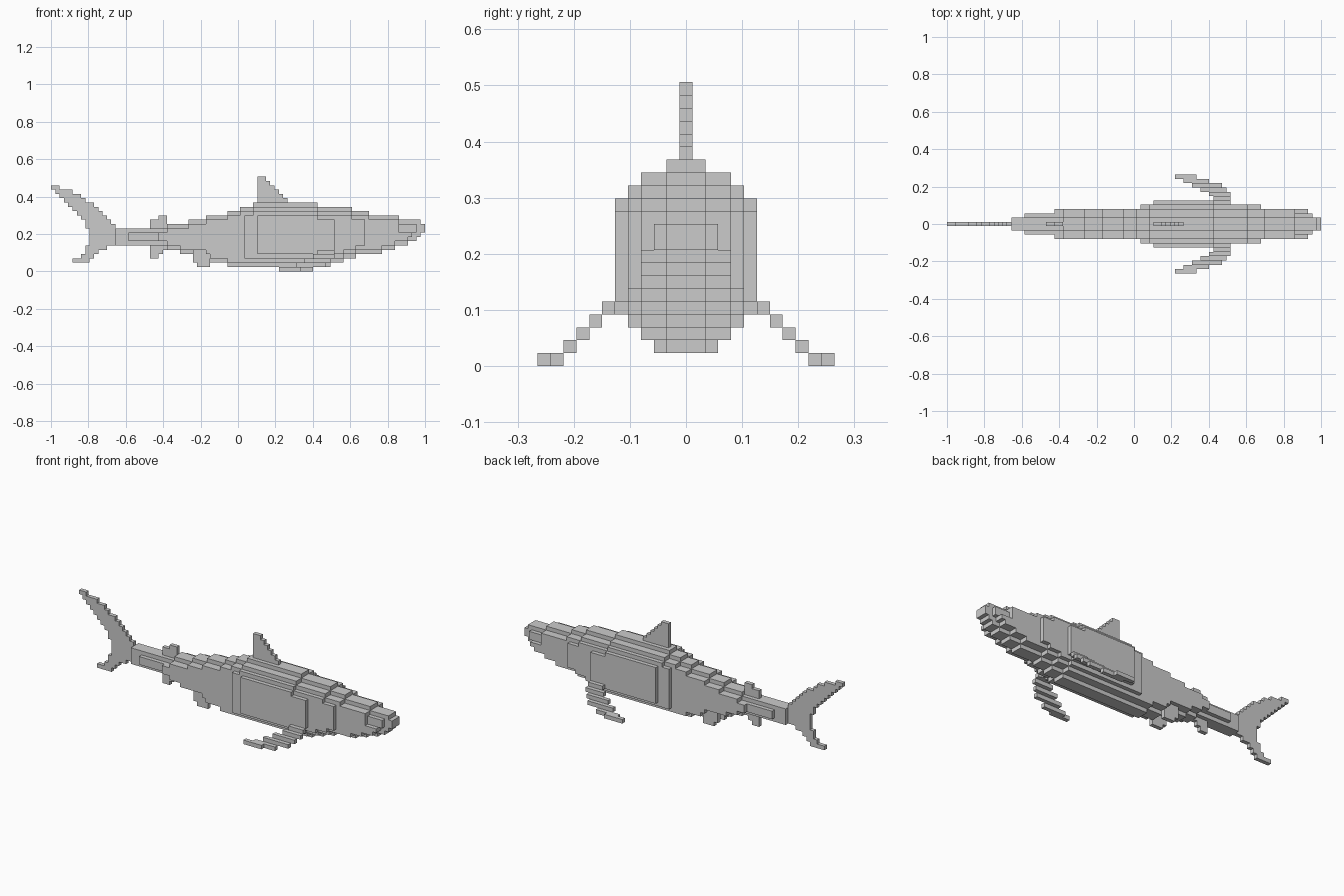
import bpy, bmesh

cube = bpy.data.objects.get("Cube")
if cube:
    bpy.data.objects.remove(cube, do_unlink=True)

V = 2 / 87  # size of one block


def slab(name, steps, y0, y1, rows=False):
    """Extrude a stepped outline of (start, end, low, high) bands from y0 to y1."""
    there, back = [], []
    for a, b, low, high in steps:
        there += [(a, low), (b, low)]
        back += [(a, high), (b, high)]
    outline = []
    for p in there + back[::-1]:
        if not outline or outline[-1] != p:
            outline.append(p)
    # Drop points lying in the middle of straight runs
    n = len(outline)
    outline = [p for i, p in enumerate(outline)
               if not any(outline[i - 1][k] == p[k] == outline[(i + 1) % n][k] for k in (0, 1))]
    if rows:
        outline = [(h, v) for v, h in outline]

    bm = bmesh.new()
    face = bm.faces.new([bm.verts.new((x * V - 1, y0 * V, z * V)) for x, z in outline])
    grown = bmesh.ops.extrude_face_region(bm, geom=[face])["geom"]
    moved = [g for g in grown if isinstance(g, bmesh.types.BMVert)]
    bmesh.ops.translate(bm, verts=moved, vec=(0, (y1 - y0) * V, 0))
    bmesh.ops.recalc_face_normals(bm, faces=bm.faces)
    mesh = bpy.data.meshes.new(name)
    bm.to_mesh(mesh)
    bm.free()
    obj = bpy.data.objects.new(name, mesh)
    bpy.context.collection.objects.link(obj)
    return obj


def row_fin(name, z, rows):
    """One-block-thick upright fin from horizontal rows, lowest first."""
    slab(name, [(z + i, z + i + 1, a, b) for i, (a, b) in enumerate(rows)], -.5, .5, True)


def layer(name, start, end, inset, half):
    """Body profile shrunk by inset, clipped to start..end, and half wide each side."""
    steps = [(max(a, start), min(b, end), low + inset, high - inset)
             for a, b, low, high in body if b > start and a < end]
    slab(name, steps, -half, half)


# Body profile: start, bottom, top of each step from tail to nose
marks = [(15, 6, 10), (27, 5, 11), (30, 4, 11), (32, 4, 12), (36, 3, 13),
         (37, 2, 13), (41, 1, 14), (44, 1, 15), (47, 1, 16), (62, 1, 15),
         (65, 2, 15), (68, 3, 15), (70, 3, 14), (71, 4, 14), (74, 4, 13),
         (77, 5, 13), (80, 6, 13), (81, 6, 12), (83, 7, 12), (85, 8, 12), (86, 9, 11)]
ends = [m[0] for m in marks[1:]] + [87]
body = [(a, b, low, high) for (a, low, high), b in zip(marks, ends)]

# Body built up in widening layers
layer("body_core", 15, 87, 0, 1.5)
layer("tail_stalk_sides", 18, 25, 1, 2.5)
layer("body_sides", 25, 81, 1, 3.5)
layer("belly_sides", 45, 73, 2, 4.5)
layer("flank_panels", 48, 66, 3, 5.5)

# Snout and jaw, leaving the mouth notch at the sides
slab("snout_sides", [(81, 85, 9, 11)], -2.5, 2.5)
slab("jaw_sides", [(81, 83, 7, 9), (83, 84, 8, 9)], -3.5, 3.5)

# Tail fin
row_fin("tail_fin", 2, [(5, 9), (7, 10), (8, 11), (8, 13), (9, 15), (9, 15), (9, 15),
                        (9, 15), (8, 15), (8, 14), (7, 13), (6, 12), (5, 11), (4, 10),
                        (3, 8), (2, 7), (1, 5), (0, 2)])

# Fins along the midline
row_fin("dorsal_fin", 16, [(48, 55 - i) for i in range(6)])
row_fin("rear_dorsal_fin", 10, [(23, 27), (23, 27), (25, 27)])
row_fin("anal_fin", 3, [(23, 25), (23, 26), (23, 27)])

# Paired fins: pectorals step down and back as they reach outward
pectoral = [(62, 66, 4), (61, 66, 3), (59, 65, 2), (57, 64, 1), (55, 61, 0), (53, 58, 0)]
for side, s in (("left", 1), ("right", -1)):
    for i, (a, b, z) in enumerate(pectoral):
        y = 5.5 + i
        slab(f"{side}_pectoral_fin_{i + 1}", [(a, b, z, z + 1)], s * y, s * (y + 1))
    slab(f"{side}_pelvic_fin", [(33, 34, 2, 5), (34, 37, 1, 5)], s * 1.5, s * 2.5)
